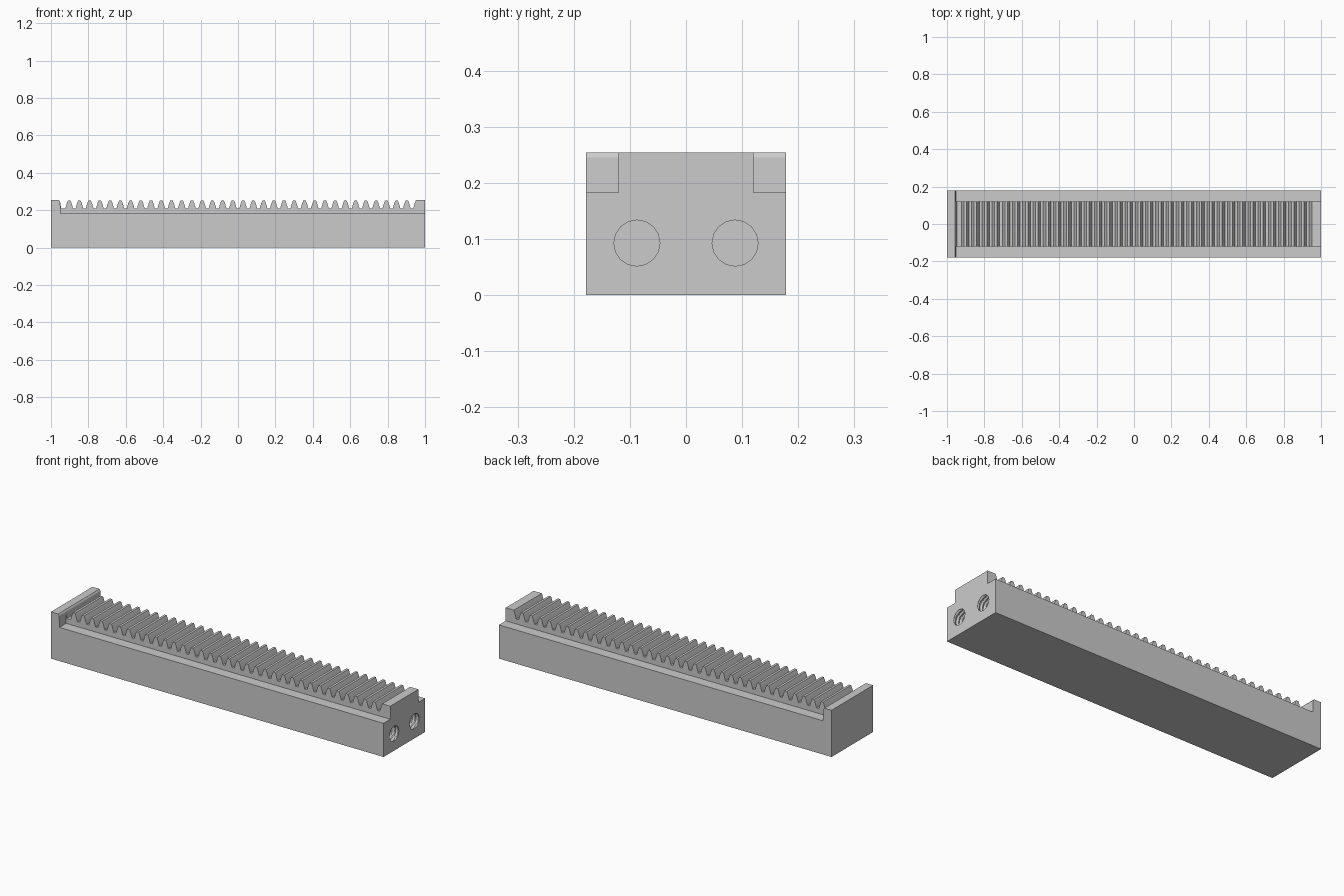
import bpy
import bmesh
from math import cos, sin, pi

cube = bpy.data.objects.get("Cube")
if cube:
    bpy.data.objects.remove(cube, do_unlink=True)

# Overall sizes
HALF_W, HEIGHT = 0.178, 0.254
LEDGE_Y, LEDGE_Z = 0.12, 0.183
ROOT_Z, PITCH, TEETH = 0.21, 0.0547, 34
FIRST_TOOTH = -PITCH * (TEETH - 1) / 2

grey = bpy.data.materials.new("machined grey")
grey.use_nodes = True
COLOUR = (0.6, 0.6, 0.6, 1)
grey.diffuse_color = COLOUR
grey.node_tree.nodes["Principled BSDF"].inputs["Base Color"].default_value = COLOUR


def finish(name, bm):
    bmesh.ops.recalc_face_normals(bm, faces=bm.faces[:])
    mesh = bpy.data.meshes.new(name)
    bm.to_mesh(mesh)
    bm.free()
    mesh.materials.append(grey)
    obj = bpy.data.objects.new(name, mesh)
    bpy.context.collection.objects.link(obj)
    return obj


def extrude_profile(name, profile, y0, y1):
    """Solid made by pushing an x-z outline along y."""
    bm = bmesh.new()
    face = bm.faces.new([bm.verts.new((x, y0, z)) for x, z in profile])
    result = bmesh.ops.extrude_face_region(bm, geom=[face])
    verts = [v for v in result["geom"] if isinstance(v, bmesh.types.BMVert)]
    bmesh.ops.translate(bm, verts=verts, vec=(0, y1 - y0, 0))
    return finish(name, bm)


def thread_cutter(name, y, z, radius, groove, depth, pitch):
    """Hole with a helical groove widening it below the mouth."""
    sides, steps = 16, 4
    step = pitch / steps
    rings = int(depth / step)
    bm = bmesh.new()
    grid = []
    for j in range(-1, rings + 1):
        ring = []
        for i in range(sides):
            phase = (j / steps + i / sides) % 1
            extra = groove * (1 - abs(2 * phase - 1)) if 0 < j < rings else 0
            r, a = radius + extra, 2 * pi * i / sides
            ring.append(bm.verts.new((1 - j * step, y + r * cos(a), z + r * sin(a))))
        grid.append(ring)
    for a, b in zip(grid, grid[1:]):
        for i in range(sides):
            k = (i + 1) % sides
            bm.faces.new((a[i], a[k], b[k], b[i]))
    bm.faces.new(grid[0])
    bm.faces.new(grid[-1])
    return finish(name, bm)


def cut(target, cutter):
    mod = target.modifiers.new(cutter.name, "BOOLEAN")
    mod.operation = "DIFFERENCE"
    mod.solver = "EXACT"
    mod.object = cutter
    cutter.hide_render = True
    cutter.hide_set(True)


# Tooth flank: half width and height, from root to tip
flank = [(0.0205, ROOT_Z), (0.017, 0.222), (0.012, 0.239), (0.0065, 0.252)]

# Side outline of the bar with the stop block, teeth and end land
stop_face = [(-0.957, HEIGHT), (-0.951, 0.245)]
outline = [(-1, 0), (-1, HEIGHT)] + stop_face + [(-0.946, ROOT_Z)]
for n in range(TEETH):
    centre = FIRST_TOOTH + n * PITCH
    outline += [(centre - w, z) for w, z in flank]
    outline += [(centre + w, z) for w, z in reversed(flank)]
land = FIRST_TOOTH + TEETH * PITCH
outline += [(land - w, z) for w, z in flank[:-1]]
outline += [(0.951, HEIGHT), (1, HEIGHT), (1, 0)]
rack = extrude_profile("toothed_rack", outline, -HALF_W, HALF_W)

# Ledges along both long sides, stopping at the block
above = HEIGHT + 0.05
ledge = [(-0.957, above)] + stop_face + [(-0.949, LEDGE_Z), (1.05, LEDGE_Z), (1.05, above)]
for side, sign in (("left", 1), ("right", -1)):
    y0, y1 = sorted((sign * LEDGE_Y, sign * (HALF_W + 0.05)))
    cut(rack, extrude_profile(side + "_ledge_cutter", ledge, y0, y1))

# Threaded holes in the end face
for side, sign in (("back", 1), ("front", -1)):
    cut(rack, thread_cutter(side + "_hole_cutter", sign * 0.0875, 0.0925,
                            0.041, 0.008, 0.2, 0.02))

# Bake the cuts and remove the cutters
bpy.context.view_layer.objects.active = rack
rack.select_set(True)
cutters = [m.object for m in rack.modifiers]
for mod in list(rack.modifiers):
    bpy.ops.object.modifier_apply(modifier=mod.name)
for cutter in cutters:
    bpy.data.objects.remove(cutter, do_unlink=True)
bpy.ops.object.shade_smooth_by_angle(angle=pi / 9)
